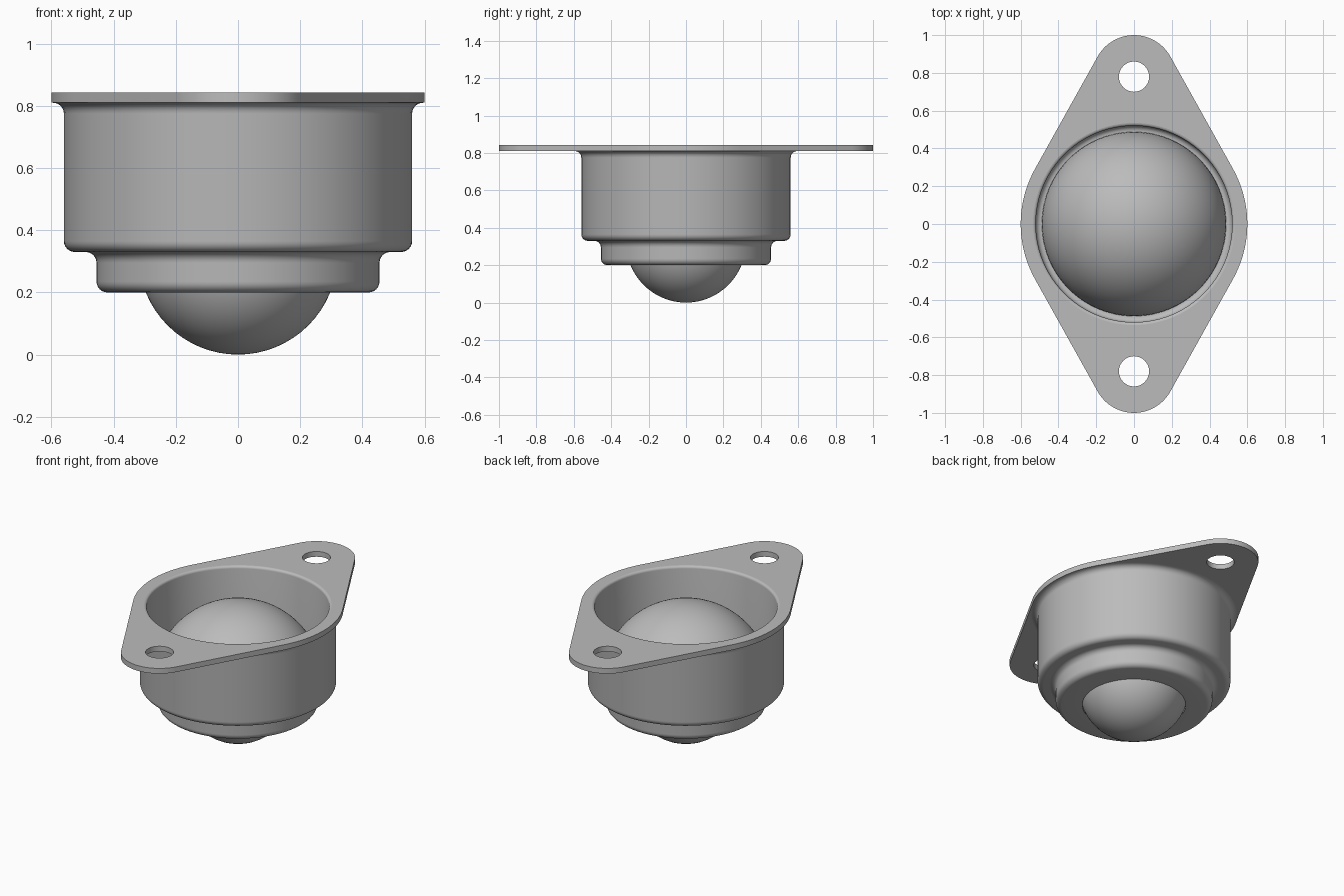
import bpy, bmesh, math

if "Cube" in bpy.data.objects:
    bpy.data.objects.remove(bpy.data.objects["Cube"])

STEEL = bpy.data.materials.new("steel_grey")
STEEL.diffuse_color = (0.5, 0.5, 0.5, 1)
STEEL.use_nodes = True
STEEL.node_tree.nodes["Principled BSDF"].inputs["Base Color"].default_value = STEEL.diffuse_color
TOP, UNDER = 0.843, 0.81
SEG = 96


def arc(cx, cy, r, a0, a1, n=6):
    """Points on an arc, angles in degrees."""
    return [(cx + r * math.cos(math.radians(a0 + (a1 - a0) * i / n)),
             cy + r * math.sin(math.radians(a0 + (a1 - a0) * i / n))) for i in range(n + 1)]


def finish(obj):
    obj.data.materials.clear()
    obj.data.materials.append(STEEL)
    bpy.ops.object.select_all(action='DESELECT')
    obj.select_set(True)
    bpy.context.view_layer.objects.active = obj
    bpy.ops.object.shade_smooth_by_angle(angle=math.radians(35))


def revolve(name, profile):
    """Spin an (r, z) profile around the vertical axis."""
    bm = bmesh.new()
    verts = [bm.verts.new((r, 0, z)) for r, z in profile]
    edges = [bm.edges.new(p) for p in zip(verts, verts[1:])]
    bmesh.ops.spin(bm, geom=verts + edges, cent=(0, 0, 0), axis=(0, 0, 1),
                   angle=math.tau, steps=SEG, use_duplicate=False)
    bmesh.ops.remove_doubles(bm, verts=bm.verts[:], dist=1e-4)
    bmesh.ops.recalc_face_normals(bm, faces=bm.faces[:])
    mesh = bpy.data.meshes.new(name)
    bm.to_mesh(mesh)
    bm.free()
    obj = bpy.data.objects.new(name, mesh)
    bpy.context.collection.objects.link(obj)
    finish(obj)


# Stepped cup: inside surface downward, ball opening, outside surface upward
cup = [(0.535, TOP)]
cup += arc(0.535, TOP - 0.015, 0.015, 90, 180, 4)
cup += arc(0.49, 0.39, 0.03, 0, -90)
cup += [(0.42, 0.36), (0.42, 0.235), (0.31, 0.235), (0.30, 0.20)]
cup += arc(0.42, 0.235, 0.035, -90, 0)
cup += arc(0.49, 0.295, 0.035, 180, 90)
cup += arc(0.525, 0.365, 0.035, -90, 0)
cup += arc(0.595, UNDER - 0.035, 0.035, 180, 90)
revolve("cup", cup)

# Large dome inside the cup and the small ball poking out below
revolve("inner_dome", [(0.40, 0.35)] + arc(0, 0.35, 0.488, 0, 90, 24))
revolve("lower_ball", arc(0, 0.32, 0.32, -90, 90, 32))

# Flange plate: round middle with two tapering ears, pierced by three holes
tilt = math.degrees(math.asin((0.6 - 0.22) / 0.78))
outline = (arc(0, 0, 0.6, -tilt, tilt, 20) + arc(0, 0.78, 0.22, tilt, 180 - tilt, 24)
           + arc(0, 0, 0.6, 180 - tilt, 180 + tilt, 20)
           + arc(0, -0.78, 0.22, 180 + tilt, 360 - tilt, 24))
loops = [outline, arc(0, 0, 0.535, 0, 360, SEG)[:-1]]
loops += [arc(0, s * 0.78, 0.08, 0, 360, 32)[:-1] for s in (1, -1)]
curve = bpy.data.curves.new("flange_outline", 'CURVE')
curve.dimensions = '2D'
curve.fill_mode = 'BOTH'
curve.extrude = (TOP - UNDER) / 2
for pts in loops:
    spline = curve.splines.new('POLY')
    spline.points.add(len(pts) - 1)
    for p, (x, y) in zip(spline.points, pts):
        p.co = (x, y, 0, 1)
    spline.use_cyclic_u = True
plate = bpy.data.objects.new("flange_plate", curve)
bpy.context.collection.objects.link(plate)
plate.location.z = (TOP + UNDER) / 2
bpy.context.view_layer.objects.active = plate
plate.select_set(True)
bpy.ops.object.select_all(action='DESELECT')
plate.select_set(True)
bpy.ops.object.convert(target='MESH')
plate = bpy.context.view_layer.objects.active
bm = bmesh.new()
bm.from_mesh(plate.data)
bmesh.ops.remove_doubles(bm, verts=bm.verts[:], dist=1e-4)
bmesh.ops.recalc_face_normals(bm, faces=bm.faces[:])
bm.to_mesh(plate.data)
bm.free()
finish(plate)
